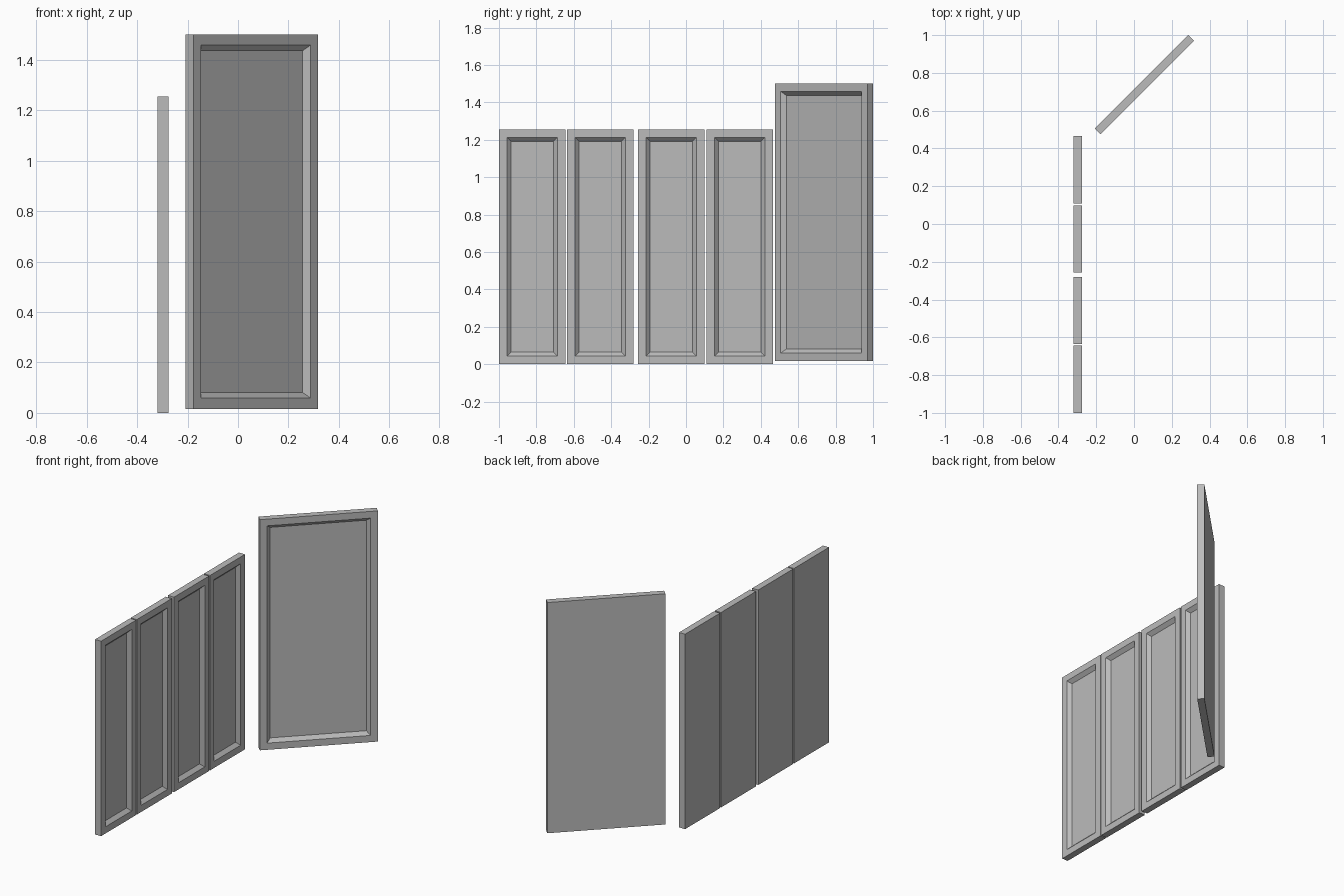
import bpy, bmesh, math

if "Cube" in bpy.data.objects:
    bpy.data.objects.remove(bpy.data.objects["Cube"])

grey = bpy.data.materials.new("mid_grey")
grey.diffuse_color = (0.5, 0.5, 0.5, 1.0)
grey.use_nodes = True
grey.node_tree.nodes["Principled BSDF"].inputs["Base Color"].default_value = grey.diffuse_color

THICK, FRAME, BEVEL = 0.043, 0.043, 0.022


def make_panel(name, width, height, location, angle):
    """Framed panel with a bevelled recess; origin at its front left bottom corner."""
    bm = bmesh.new()
    bmesh.ops.create_cube(bm, size=1)
    for v in bm.verts:
        v.co = ((v.co.x + 0.5) * width, (v.co.y + 0.5) * THICK, (v.co.z + 0.5) * height)
    bm.normal_update()
    front = min(bm.faces, key=lambda f: f.calc_center_median().y)
    # flat frame, then sloped edge down to the sunken field
    bmesh.ops.inset_individual(bm, faces=[front], thickness=FRAME, use_even_offset=True)
    bmesh.ops.inset_individual(bm, faces=[front], thickness=BEVEL, use_even_offset=True)
    for v in front.verts:
        v.co.y = BEVEL
    bmesh.ops.recalc_face_normals(bm, faces=bm.faces[:])
    mesh = bpy.data.meshes.new(name)
    bm.to_mesh(mesh)
    bm.free()
    mesh.materials.append(grey)
    obj = bpy.data.objects.new(name, mesh)
    obj.location = location
    obj.rotation_euler.z = math.radians(angle)
    bpy.context.collection.objects.link(obj)
    return obj


# row of four narrow shutters facing +x
for i, y in enumerate((-1.0, -0.636, -0.257, 0.109)):
    make_panel(f"shutter_{i + 1}", 0.356, 1.256, (-0.276, y, 0), 90)

# taller, wider door turned 45 degrees
make_panel("door", 0.70, 1.486, (-0.177, 0.475, 0.016), 45)
